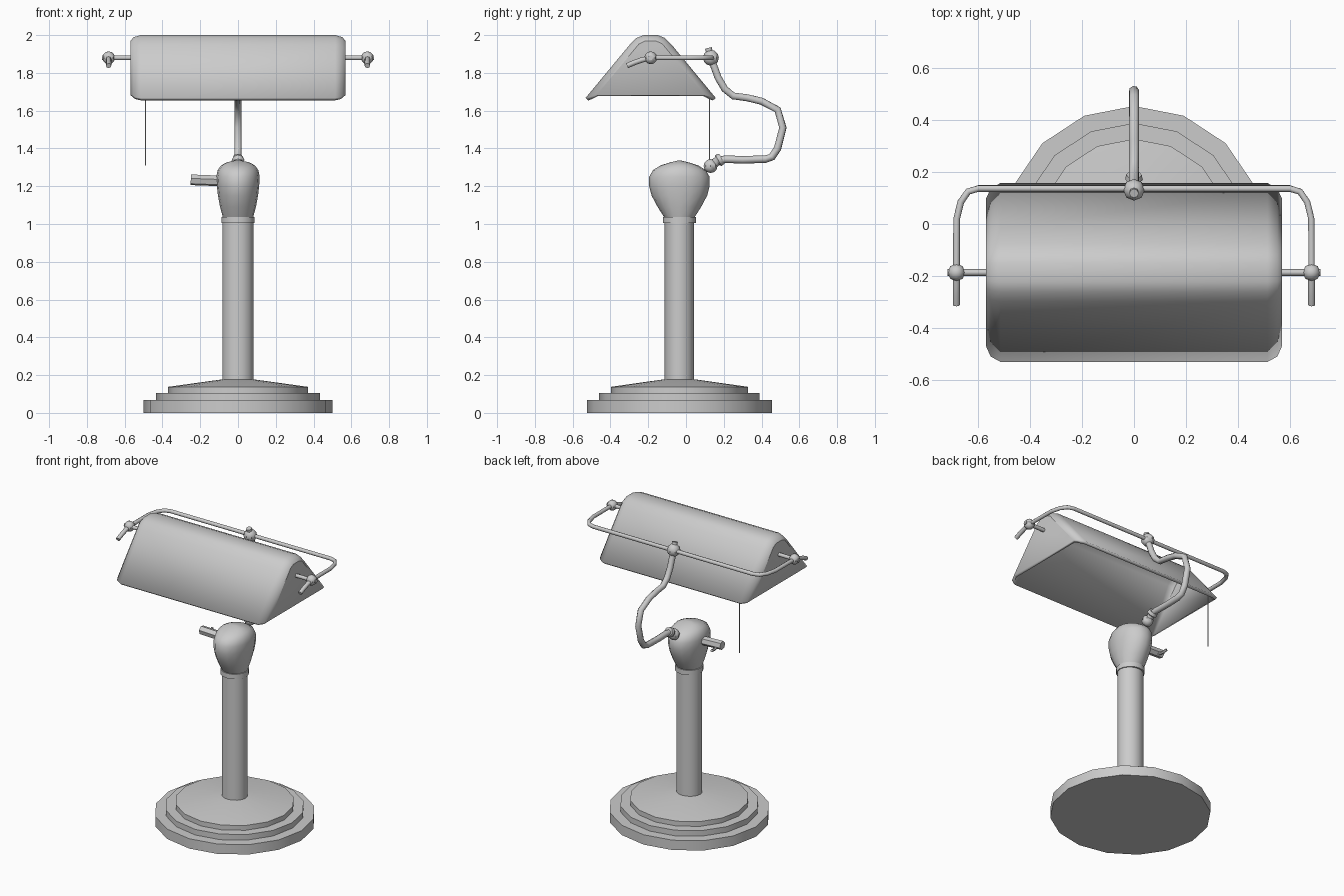
import bpy, bmesh, math
from mathutils import Vector

cube = bpy.data.objects.get("Cube")
if cube:
    bpy.data.objects.remove(cube, do_unlink=True)

metal = bpy.data.materials.new("light_grey_metal")
metal.use_nodes = True
GREY = (0.6, 0.6, 0.6, 1)
metal.diffuse_color = GREY
metal.node_tree.nodes["Principled BSDF"].inputs["Base Color"].default_value = GREY

POST_Y = -0.035   # axis of base and post
SHADE_Y = -0.187  # middle of the shade
BAR_Z = 1.88      # height of the shade yoke


def finish(name, bm, angle=35):
    bmesh.ops.recalc_face_normals(bm, faces=bm.faces)
    mesh = bpy.data.meshes.new(name)
    bm.to_mesh(mesh)
    bm.free()
    mesh.materials.append(metal)
    obj = bpy.data.objects.new(name, mesh)
    bpy.context.collection.objects.link(obj)
    bpy.ops.object.select_all(action='DESELECT')
    obj.select_set(True)
    bpy.context.view_layer.objects.active = obj
    bpy.ops.object.shade_smooth_by_angle(angle=math.radians(angle))
    return obj


def loft(bm, rings, closed=True):
    """Skin a list of point rings and cap both ends."""
    rows = [[bm.verts.new(p) for p in ring] for ring in rings]
    n = len(rows[0])
    for a, b in zip(rows, rows[1:]):
        for i in range(n if closed else n - 1):
            j = (i + 1) % n
            bm.faces.new((a[i], a[j], b[j], b[i]))
    bm.faces.new(rows[0])
    bm.faces.new(rows[-1])


def lathe(name, rings, sides=16, angle=35):
    """Rings of (z, x radius, y radius) around the post axis."""
    bm = bmesh.new()
    turn = [2 * math.pi * i / sides for i in range(sides)]
    loft(bm, [[(rx * math.cos(t), POST_Y + ry * math.sin(t), z) for t in turn]
              for z, rx, ry in rings])
    return finish(name, bm, angle)


def tube(name, path, radius, sides=8, angle=50):
    """Round rod that follows a path; radius may be a list, one per point."""
    pts = [Vector(p) for p in path]
    radii = radius if isinstance(radius, list) else [radius] * len(pts)
    bm = bmesh.new()
    rings = []
    side = None
    for i, p in enumerate(pts):
        way = (pts[min(i + 1, len(pts) - 1)] - pts[max(i - 1, 0)]).normalized()
        side = way.orthogonal() if side is None else side - way * side.dot(way)
        side.normalize()
        up = way.cross(side)
        rings.append([p + radii[i] * (side * math.cos(t) + up * math.sin(t))
                      for t in (2 * math.pi * k / sides for k in range(sides))])
    loft(bm, rings)
    return finish(name, bm, angle)


def ball(name, centre, radius):
    bm = bmesh.new()
    bmesh.ops.create_uvsphere(bm, u_segments=8, v_segments=6, radius=radius)
    bmesh.ops.translate(bm, verts=bm.verts, vec=centre)
    return finish(name, bm)


# Stepped base, post and collar
for name, low, high, r in (("base_plate", 0, 0.067, 0.5),
                           ("base_step", 0.067, 0.105, 0.433)):
    lathe(name, [(low, r, r * 0.98), (high, r, r * 0.98)])
lathe("base_cone", [(0.105, 0.37, 0.363), (0.138, 0.37, 0.363), (0.178, 0.08, 0.08)])
lathe("post", [(0.17, 0.083, 0.078), (1.02, 0.083, 0.078)])
lathe("post_collar", [(1.005, 0.088, 0.088), (1.038, 0.088, 0.088)])

# Flattened bulb on top of the post
lathe("swivel_head", [(1.035, 0.08, 0.08), (1.09, 0.095, 0.115), (1.15, 0.106, 0.147),
                      (1.2, 0.112, 0.16), (1.25, 0.115, 0.16), (1.285, 0.108, 0.14),
                      (1.31, 0.09, 0.1), (1.326, 0.06, 0.05), (1.335, 0.02, 0.012)])

# Clamp knob with its small lever
tube("clamp_knob", [(-0.09, POST_Y, 1.228), (-0.25, POST_Y, 1.234)], 0.029, 6, 30)
tube("clamp_lever", [(-0.215, POST_Y, 1.22), (-0.215, 0.01, 1.212), (-0.225, 0.045, 1.222)], 0.009, 6)

# Curved arm with its lower joint
ball("lower_joint", (0, 0.13, 1.307), 0.037)
tube("joint_collar", [(0, 0.135, 1.312), (0, 0.165, 1.332), (0, 0.172, 1.336), (0, 0.19, 1.346)],
     [0.024, 0.024, 0.034, 0.03])
arm = [(0.165, 1.335), (0.21, 1.343), (0.3, 1.34), (0.42, 1.343), (0.455, 1.355), (0.485, 1.4),
       (0.513, 1.51), (0.485, 1.605), (0.4, 1.65), (0.325, 1.668), (0.25, 1.678),
       (0.205, 1.715), (0.17, 1.775), (0.15, 1.83), (0.13, 1.88)]
tube("curved_arm", [(0, y, z) for y, z in arm], 0.02)
ball("upper_joint", (0, 0.132, BAR_Z), 0.042)
tube("upper_joint_pin", [(0, 0.132, BAR_Z), (0, 0.118, 1.932)], 0.018)

# Yoke that carries the shade
half = [(0.6, 0.137), (0.64, 0.125), (0.668, 0.085), (0.684, 0.02), (0.685, SHADE_Y)]
yoke = [(-x, y, BAR_Z) for x, y in reversed(half)] + [(x, y, BAR_Z) for x, y in half]
tube("yoke_bar", yoke, 0.013)
for label, s in (("left", 1), ("right", -1)):
    ball(label + "_pivot", (s * 0.685, SHADE_Y, BAR_Z), 0.034)
    tube(label + "_pivot_rod", [(s * 0.54, SHADE_Y, BAR_Z), (s * 0.72, SHADE_Y, BAR_Z)], 0.013)
    tube(label + "_thumb_lever", [(s * 0.685, SHADE_Y, BAR_Z), (s * 0.685, -0.235, 1.868),
                                  (s * 0.685, -0.275, 1.854), (s * 0.685, -0.312, 1.838)], 0.014)

# Trough-shaped shade, open below, with rounded ends
right_half = [(0.037, 2.0), (0.075, 1.985), (0.112, 1.948), (0.345, 1.667)]
profile = [(-y, z) for y, z in reversed(right_half)] + right_half
stations = [(0.515, 0, 1), (0.553, 0.011, 0.94), (0.57, 0.032, 0.83)]
stations = [(-x, d, k) for x, d, k in reversed(stations)] + stations
bm = bmesh.new()
loft(bm, [[(x, SHADE_Y + y * k, z - d if z > 1.9 else z + d * 0.5) for y, z in profile]
          for x, d, k in stations], closed=False)
shade = finish("lamp_shade", bm)
shell = shade.modifiers.new("shell", 'SOLIDIFY')
shell.thickness = 0.02
shell.offset = -1

# Pull cord
tube("pull_cord", [(-0.49, 0.125, 1.31), (-0.49, 0.125, 1.7)], 0.003, 4)
